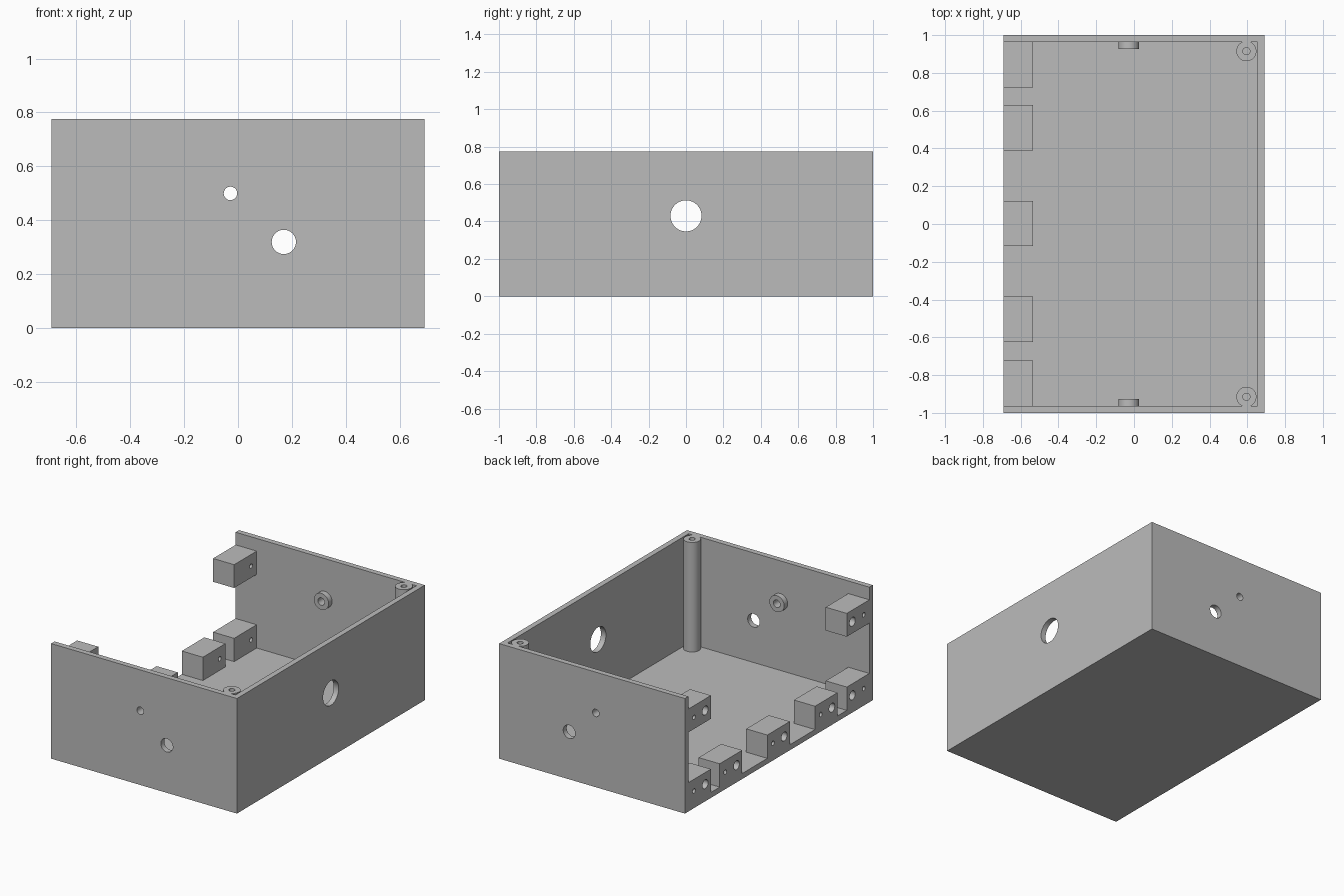
import bpy
import math
from mathutils import Vector

cube = bpy.data.objects.get("Cube")
if cube:
    bpy.data.objects.remove(cube, do_unlink=True)

HX, HY, TOP = 0.692, 1.0, 0.775   # outer half sizes and height
WALL = 0.037
INNER_Y = HY - WALL

grey = bpy.data.materials.new("light_grey")
grey.use_nodes = True
colour = (0.5, 0.5, 0.5, 1)
grey.diffuse_color = colour
grey.node_tree.nodes["Principled BSDF"].inputs["Base Color"].default_value = colour


def box(name, low, high):
    low, high = Vector(low), Vector(high)
    bpy.ops.mesh.primitive_cube_add(size=1, location=(low + high) / 2)
    ob = bpy.context.object
    ob.name = name
    ob.scale = high - low
    bpy.ops.object.transform_apply(location=False, rotation=False, scale=True)
    ob.data.materials.append(grey)
    return ob


def rod(name, start, end, radius, sides=40):
    start, end = Vector(start), Vector(end)
    bpy.ops.mesh.primitive_cylinder_add(vertices=sides, radius=radius,
                                        depth=(end - start).length,
                                        location=(start + end) / 2)
    ob = bpy.context.object
    ob.name = name
    ob.rotation_euler = (end - start).to_track_quat('Z', 'Y').to_euler()
    ob.data.materials.append(grey)
    return ob


def cut(target, *cutters):
    for cutter in cutters:
        mod = target.modifiers.new("cut", 'BOOLEAN')
        mod.operation = 'DIFFERENCE'
        mod.solver = 'EXACT'
        mod.object = cutter
        bpy.ops.object.select_all(action='DESELECT')
        target.select_set(True)
        bpy.context.view_layer.objects.active = target
        bpy.ops.object.modifier_apply(modifier=mod.name)
        bpy.data.objects.remove(cutter, do_unlink=True)
    bpy.ops.object.select_all(action='DESELECT')
    target.select_set(True)
    bpy.context.view_layer.objects.active = target
    bpy.ops.object.shade_smooth_by_angle(angle=math.radians(30))


# Case shell: open at the top and on the -x side
SMALL = (-0.028, 0.5)
LARGE = (0.17, 0.32)
shell = box("case_shell", (-HX, -HY, 0), (HX, HY, TOP))
cut(shell,
    box("cavity", (-HX - 1, -INNER_Y, WALL), (HX - WALL, INNER_Y, TOP + 1)),
    rod("side_hole", (HX - 0.2, 0, 0.43), (HX + 0.2, 0, 0.43), 0.083, 64),
    rod("small_holes", (SMALL[0], -2, SMALL[1]), (SMALL[0], 2, SMALL[1]), 0.025),
    rod("large_holes", (LARGE[0], -2, LARGE[1]), (LARGE[0], 2, LARGE[1]), 0.045))

# Corner screw posts and the bosses around the small holes
for side, label in ((-1, "front"), (1, "back")):
    y = side * 0.915
    post = rod(label + "_screw_post", (0.595, y, WALL), (0.595, y, TOP), 0.053)
    cut(post, rod("post_hole", (0.595, y, 0.4), (0.595, y, TOP + 0.1), 0.019))

    x, z = SMALL
    boss = rod(label + "_boss", (x, side * INNER_Y, z),
               (x, side * (INNER_Y - 0.037), z), 0.055)
    cut(boss, rod("boss_hole", (x, side * 0.8, z), (x, side * 1.1, z), 0.025))

# Mounting blocks along the open side
DEPTH, WIDTH, HEIGHT = 0.157, 0.24, 0.157
BACK_CENTRE = INNER_Y - WIDTH / 2


def mounting_block(name, y, z, side):
    """Block with a narrow through hole on the given side and a wide blind one."""
    block = box(name, (-HX, y - WIDTH / 2, z), (-HX + DEPTH, y + WIDTH / 2, z + HEIGHT))
    mid = z + HEIGHT / 2
    narrow, wide = y + side * 0.06, y - side * 0.06
    cut(block,
        rod("narrow_hole", (-1, narrow, mid), (0, narrow, mid), 0.015, 24),
        rod("wide_hole", (-1, wide, mid), (-HX + 0.1, wide, mid), 0.03, 32))


for side, label in ((-1, "front"), (1, "back")):
    mounting_block(label + "_upper_block", side * BACK_CENTRE, 0.533, side)
    mounting_block(label + "_lower_block", side * BACK_CENTRE, WALL, side)
for y, label in ((-0.505, "front"), (0.003, "centre"), (0.51, "back")):
    mounting_block(label + "_middle_block", y, WALL, 1)
